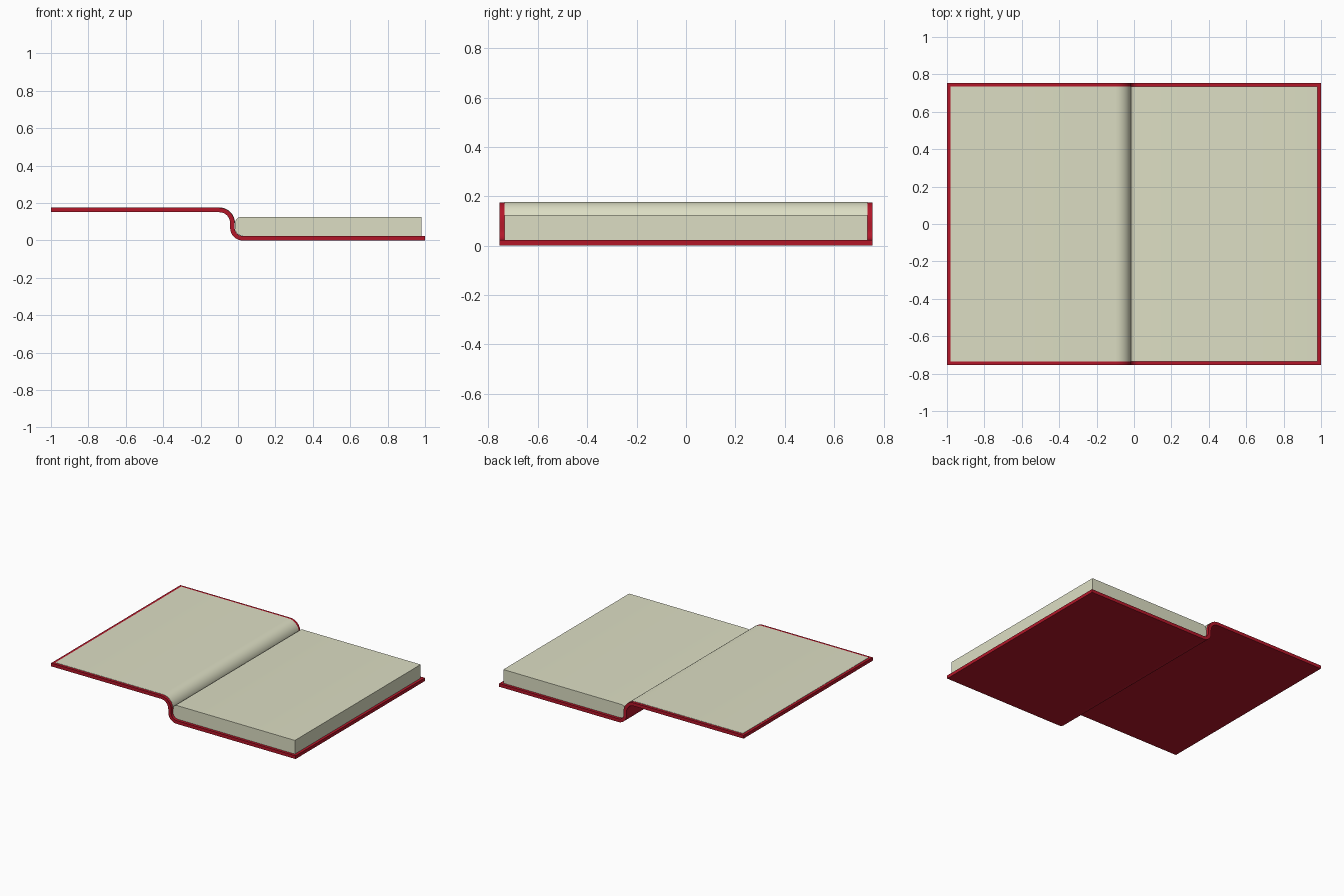
import bpy, bmesh, math
from mathutils import Vector

cube = bpy.data.objects.get("Cube")
if cube:
    bpy.data.objects.remove(cube, do_unlink=True)


def material(name, color):
    mat = bpy.data.materials.new(name)
    mat.use_nodes = True
    mat.diffuse_color = color
    bsdf = mat.node_tree.nodes["Principled BSDF"]
    bsdf.inputs["Base Color"].default_value = color
    bsdf.inputs["Roughness"].default_value = 0.8
    return mat


RED = material("cover red", (0.45, 0.008, 0.022, 1))
CREAM = material("paper cream", (0.72, 0.73, 0.55, 1))


def arc(cx, cz, r, start, end, steps=8):
    """Points along an arc in the xz plane, angles in degrees."""
    angles = [math.radians(start + (end - start) * i / steps) for i in range(steps + 1)]
    return [(cx + r * math.cos(a), cz + r * math.sin(a)) for a in angles]


def offset(path, d):
    """Shift a path sideways, to the left of its direction when d > 0."""
    out = []
    for i, p in enumerate(path):
        a = Vector(path[max(i - 1, 0)])
        b = Vector(path[min(i + 1, len(path) - 1)])
        t = (b - a).normalized()
        out.append((p[0] - t.y * d, p[1] + t.x * d))
    return out


def extrude(name, profile, half_depth, mat):
    """Extrude a closed xz profile evenly along y."""
    bm = bmesh.new()
    face = bm.faces.new([bm.verts.new((x, -half_depth, z)) for x, z in profile])
    ext = bmesh.ops.extrude_face_region(bm, geom=[face])
    moved = [v for v in ext["geom"] if isinstance(v, bmesh.types.BMVert)]
    bmesh.ops.translate(bm, verts=moved, vec=(0, 2 * half_depth, 0))
    bmesh.ops.recalc_face_normals(bm, faces=bm.faces)
    mesh = bpy.data.meshes.new(name)
    bm.to_mesh(mesh)
    bm.free()
    mesh.materials.append(mat)
    obj = bpy.data.objects.new(name, mesh)
    bpy.context.collection.objects.link(obj)
    bpy.ops.object.select_all(action="DESELECT")
    obj.select_set(True)
    bpy.context.view_layer.objects.active = obj
    bpy.ops.object.shade_smooth_by_angle(angle=math.radians(35))
    return obj


# Centre line of the cover: raised open board, S-shaped spine, lower board
T = 0.024
upper = [(-1, 0.163)] + arc(-0.1, 0.093, 0.07, 90, 0)
lower = arc(0.025, 0.067, 0.055, 180, 270) + [(1, T / 2)]
path = upper + lower
extrude("cover", offset(path, T / 2) + offset(path, -T / 2)[::-1], 0.755, RED)

# Thin endpaper lining the open board and the spine bend
lining = [(-0.98, 0.163)] + upper[1:]
extrude("endpaper", offset(lining, T / 2 + 0.002) + offset(lining, T / 2 - 0.004)[::-1], 0.735, CREAM)

# Page block with a rounded back seated in the spine
back = arc(0.015, 0.095, 0.03, 90, 180, 6) + arc(0.025, 0.067, 0.042, 180, 270, 6)
extrude("page_block", back + [(0.98, T), (0.98, 0.125)], 0.735, CREAM)
